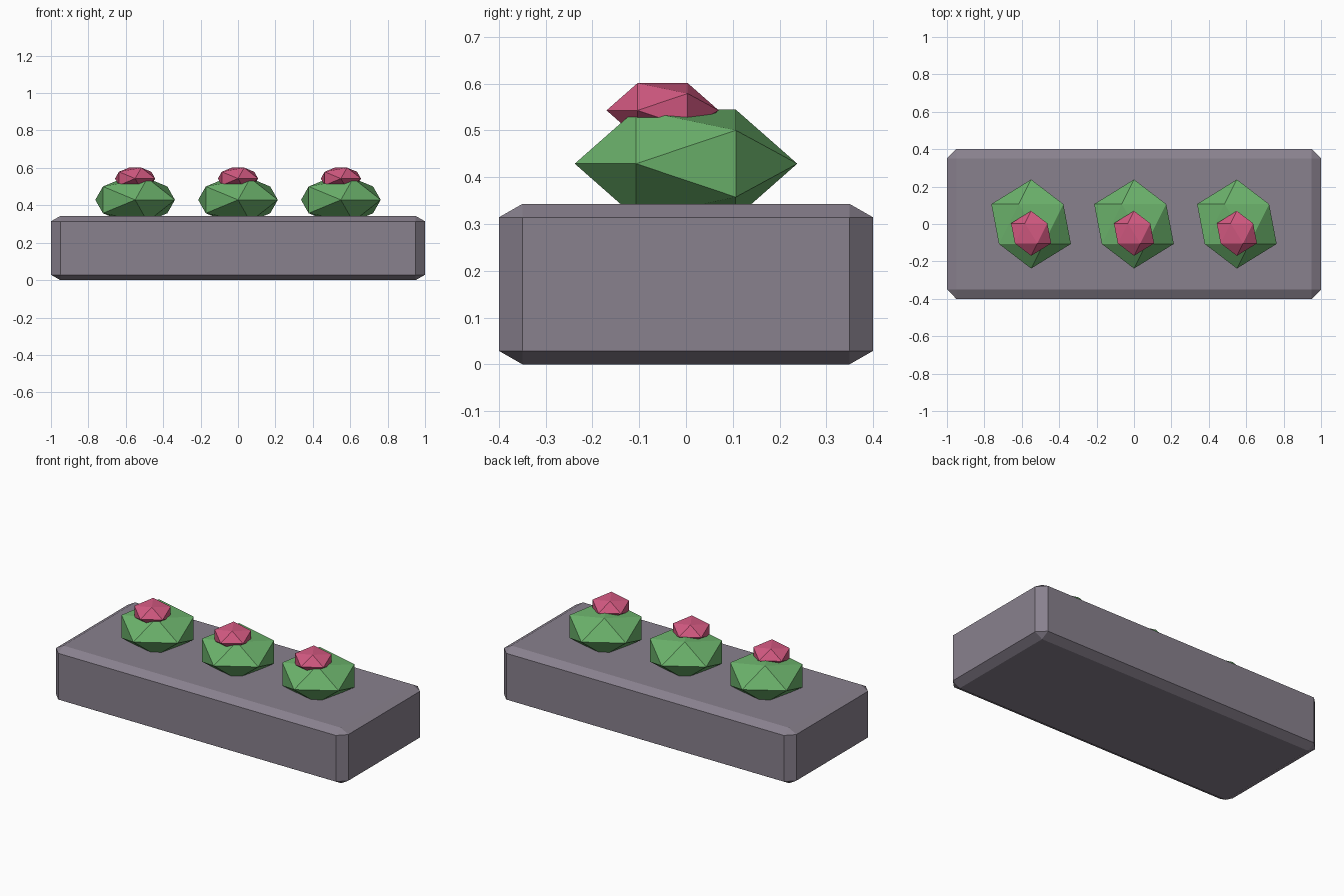
import bpy
import bmesh
from mathutils import Matrix

SQUASH = 0.5715  # all parts share the same vertical flattening

default_cube = bpy.data.objects.get("Cube")
if default_cube:
    bpy.data.objects.remove(default_cube, do_unlink=True)


def make_material(name, rgb):
    mat = bpy.data.materials.new(name)
    mat.use_nodes = True
    color = (*rgb, 1.0)
    mat.diffuse_color = color
    bsdf = next(n for n in mat.node_tree.nodes if n.type == 'BSDF_PRINCIPLED')
    bsdf.inputs["Base Color"].default_value = color
    return mat


def finish(name, bm, mat, location):
    mesh = bpy.data.meshes.new(name)
    bm.to_mesh(mesh)
    bm.free()
    mesh.materials.append(mat)
    obj = bpy.data.objects.new(name, mesh)
    obj.location = location
    bpy.context.collection.objects.link(obj)
    return obj


def gem(name, radius, mat, location):
    """Flattened icosahedron with its poles pointing front and back."""
    bm = bmesh.new()
    bmesh.ops.create_icosphere(bm, subdivisions=1, radius=radius)
    turn = Matrix.Rotation(1.5707963, 4, 'X')
    flatten = Matrix.Diagonal((1, 1, SQUASH, 1))
    bmesh.ops.transform(bm, matrix=flatten @ turn, verts=bm.verts)
    return finish(name, bm, mat, location)


stone = make_material("stone grey", (0.25, 0.22, 0.27))
leaf = make_material("leaf green", (0.15, 0.45, 0.15))
petal = make_material("petal pink", (0.65, 0.10, 0.22))

# Stone planter block with chamfered edges
bm = bmesh.new()
bmesh.ops.create_cube(bm, size=1)
bmesh.ops.scale(bm, vec=(2, 0.8, 0.6), verts=bm.verts)
bmesh.ops.bevel(bm, geom=bm.edges[:], offset=0.05, segments=1,
                affect='EDGES', profile=0.5)
bmesh.ops.scale(bm, vec=(1, 1, SQUASH), verts=bm.verts)
finish("planter_block", bm, stone, (0, 0, 0.3 * SQUASH))

# Three bushes, each with a blossom towards the front
for side, x in (("right", -0.55), ("middle", 0), ("left", 0.55)):
    gem("bush_" + side, 0.238, leaf, (x, 0, 0.429))
    gem("blossom_" + side, 0.12, petal, (x, -0.05, 0.543))
